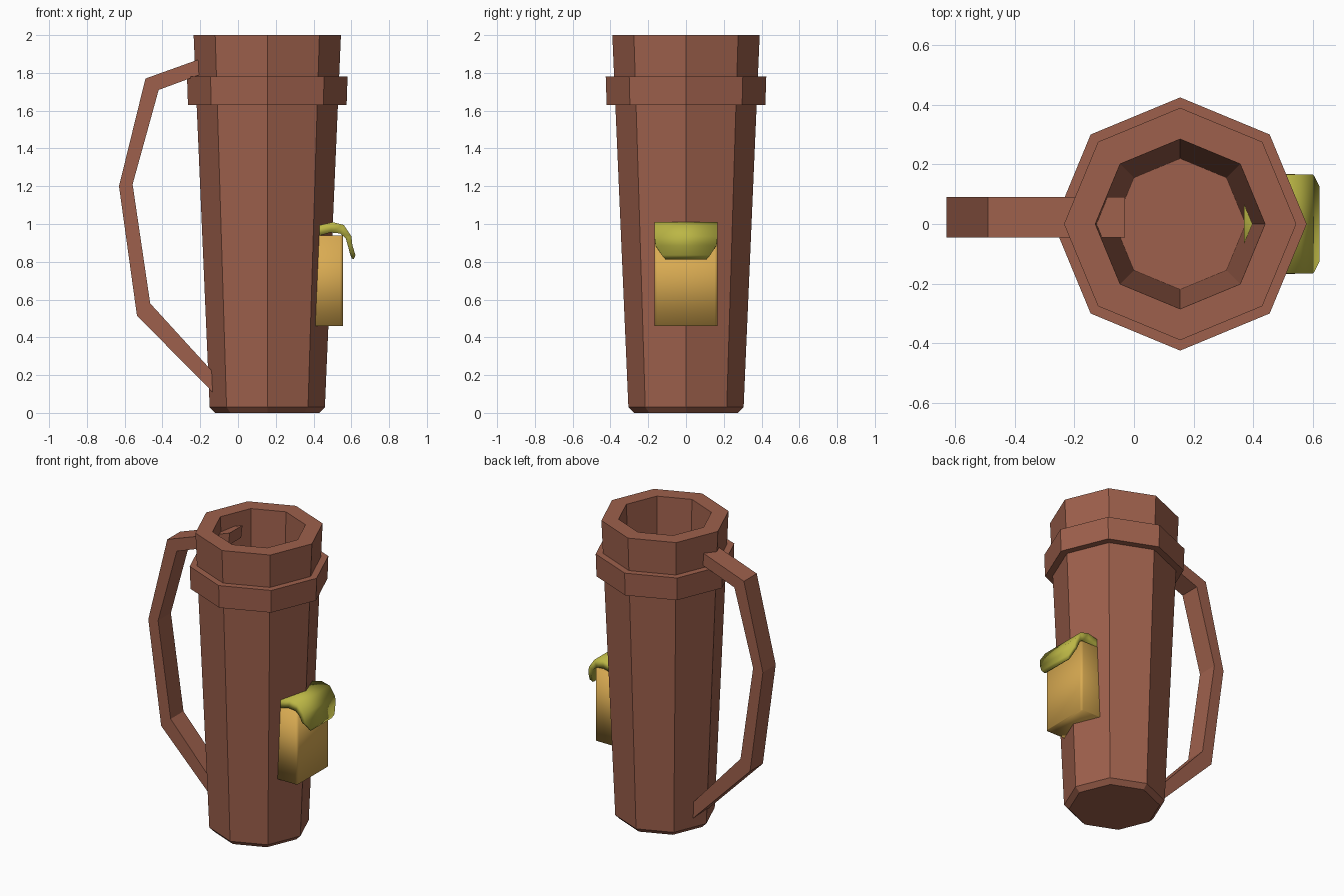
import bpy, bmesh, math

if "Cube" in bpy.data.objects:
    bpy.data.objects.remove(bpy.data.objects["Cube"])


def material(name, rgb):
    m = bpy.data.materials.new(name)
    m.diffuse_color = (*rgb, 1)
    m.use_nodes = True
    m.node_tree.nodes["Principled BSDF"].inputs["Base Color"].default_value = m.diffuse_color
    return m


BROWN = material("brown", (0.34, 0.117, 0.072))
TAN = material("tan", (0.70, 0.41, 0.085))
OLIVE = material("olive", (0.50, 0.47, 0.06))
CX = 0.155  # axis of the cup


def finish(name, bm, mat, smooth=False):
    bmesh.ops.recalc_face_normals(bm, faces=bm.faces[:])
    for f in bm.faces:
        f.smooth = smooth
    mesh = bpy.data.meshes.new(name)
    bm.to_mesh(mesh)
    bm.free()
    mesh.materials.append(mat)
    ob = bpy.data.objects.new(name, mesh)
    bpy.context.collection.objects.link(ob)
    return ob


def skin(bm, loops, closed=False):
    """Bridge successive vertex loops with quads; cap the ends unless closed."""
    n = len(loops[0])
    pairs = list(zip(loops, loops[1:]))
    if closed:
        pairs.append((loops[-1], loops[0]))
    for a, b in pairs:
        for i in range(n):
            j = (i + 1) % n
            bm.faces.new((a[i], a[j], b[j], b[i]))
    if not closed:
        bm.faces.new(loops[0])
        bm.faces.new(loops[-1])


def octagonal(name, profile, mat, closed=False):
    """Eight-sided solid from (radius, height) steps."""
    bm = bmesh.new()
    loops = [[bm.verts.new((CX + r * math.cos(k * math.pi / 4),
                            r * math.sin(k * math.pi / 4), z))
              for k in range(8)] for r, z in profile]
    skin(bm, loops, closed)
    return finish(name, bm, mat)


def strap(name, sections, mat, smooth=False):
    """Bent strap from (outer x, outer z, inner x, inner z, y min, y max)."""
    bm = bmesh.new()
    loops = [[bm.verts.new(p) for p in ((ox, y0, oz), (ox, y1, oz),
                                        (ix, y1, iz), (ix, y0, iz))]
             for ox, oz, ix, iz, y0, y1 in sections]
    skin(bm, loops)
    return finish(name, bm, mat, smooth)


# Hollow tapered cup
octagonal("cup_body", [(0.275, 0), (0.305, 0.03), (0.39, 2.0),
                       (0.285, 2.0), (0.22, 0.45)], BROWN)

# Band around the upper body
octagonal("band", [(0.35, 1.63), (0.42, 1.63), (0.425, 1.78), (0.35, 1.78)],
          BROWN, closed=True)

# Angular handle, its upper end passing through the wall
handle = [(-0.03, 1.935, -0.04, 1.85), (-0.49, 1.77, -0.42, 1.71),
          (-0.63, 1.20, -0.558, 1.21), (-0.535, 0.515, -0.465, 0.58),
          (-0.10, 0.075, -0.10, 0.18)]
strap("handle", [(*s, -0.045, 0.09) for s in handle], BROWN)

# Pouch on the right side
bm = bmesh.new()
bmesh.ops.create_cube(bm, size=1)
for v in bm.verts:
    v.co = (0.4625 + v.co.x * 0.185, v.co.y * 0.335, 0.70 + v.co.z * 0.48)
edges = [e for e in bm.edges if abs(e.verts[0].co.z - e.verts[1].co.z) > 0.1]
bmesh.ops.bevel(bm, geom=edges, offset=0.015, segments=2, affect='EDGES', profile=0.5)
finish("pouch", bm, TAN, smooth=True)

# Curled flap over the pouch, narrowing to its tip
flap = [(0.37, 0.97, 0.37, 0.93, 0.165), (0.43, 0.993, 0.43, 0.938, 0.167),
        (0.50, 1.01, 0.49, 0.955, 0.167), (0.56, 0.995, 0.54, 0.95, 0.167),
        (0.60, 0.935, 0.57, 0.925, 0.167), (0.606, 0.885, 0.583, 0.88, 0.16),
        (0.622, 0.835, 0.592, 0.845, 0.128), (0.612, 0.813, 0.602, 0.818, 0.11)]
strap("flap", [(a, b, c, d, -w, w) for a, b, c, d, w in flap], OLIVE, smooth=True)
